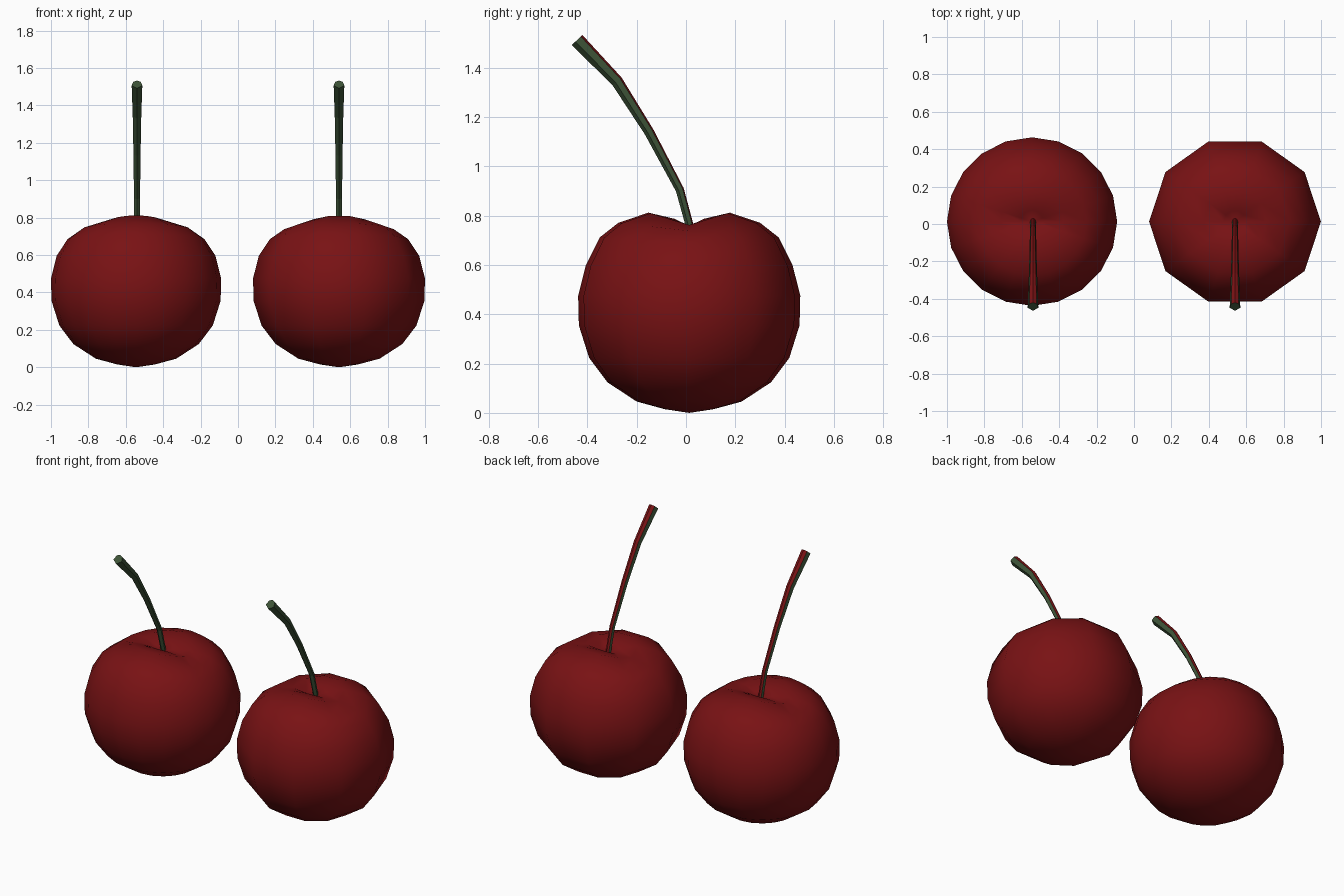
import bpy, math

if "Cube" in bpy.data.objects:
    bpy.data.objects.remove(bpy.data.objects["Cube"])


def material(name, rgb):
    m = bpy.data.materials.new(name)
    m.diffuse_color = (*rgb, 1)
    m.use_nodes = True
    m.node_tree.nodes["Principled BSDF"].inputs["Base Color"].default_value = m.diffuse_color
    return m


red = material("dark cherry red", (0.19, 0.006, 0.007))
green = material("dark stem green", (0.046, 0.086, 0.038))

# Fruit profile: radius, height along x (in the crease), height along y (lobes)
RINGS = [(0.10, 0.015, 0.015), (0.215, 0.046, 0.046), (0.335, 0.124, 0.124),
         (0.41, 0.223, 0.223), (0.452, 0.355, 0.355), (0.455, 0.475, 0.475),
         (0.424, 0.597, 0.597), (0.366, 0.685, 0.712), (0.29, 0.738, 0.771),
         (0.167, 0.762, 0.812), (0.06, 0.757, 0.787)]

# Stem path: y, z, radius
PATH = [(0.02, 0.74, 0.016), (-0.025, 0.905, 0.017), (-0.15, 1.14, 0.020),
        (-0.28, 1.345, 0.024), (-0.442, 1.512, 0.030)]
# Stem section: side, back (unit radius); the first point is the back ridge
SECTION = [(0, 1), (-0.66, 0.7), (-0.95, -0.3), (0, -1), (0.95, -0.3), (0.66, 0.7)]


def loft(rings, start=None, end=None):
    """Skin rings of points, closing each end with a pole or an n-gon."""
    n = len(rings[0])
    verts = [p for r in rings for p in r]
    faces = [(i * n + j, i * n + (j + 1) % n, (i + 1) * n + (j + 1) % n, (i + 1) * n + j)
             for i in range(len(rings) - 1) for j in range(n)]
    last = (len(rings) - 1) * n
    if start:
        k = len(verts)
        verts.append(start)
        faces += [(k, (j + 1) % n, j) for j in range(n)]
    else:
        faces.append(tuple(reversed(range(n))))
    if end:
        k = len(verts)
        verts.append(end)
        faces += [(k, last + j, last + (j + 1) % n) for j in range(n)]
    else:
        faces.append(tuple(last + j for j in range(n)))
    return verts, faces


def add(name, data, mats, x, smooth):
    me = bpy.data.meshes.new(name)
    me.from_pydata(data[0], [], data[1])
    for m in mats:
        me.materials.append(m)
    for p in me.polygons:
        p.use_smooth = smooth
    ob = bpy.data.objects.new(name, me)
    ob.location.x = x
    bpy.context.collection.objects.link(ob)
    return ob


def fruit(name, x, sides, scale):
    cy = 0.013
    rings = []
    for r, zx, zy in RINGS:
        ring = []
        for j in range(sides):
            a = 2 * math.pi * j / sides
            z = zx + (zy - zx) * abs(math.sin(a))
            ring.append((r * scale * math.cos(a), cy + r * 0.99 * math.sin(a), z))
        rings.append(ring)
    add(name, loft(rings, (0, cy, 0), (0, cy, 0.755)), [red], x, True)


def stem(name, x):
    rings = []
    for i, (y, z, r) in enumerate(PATH):
        a, b = PATH[max(i - 1, 0)], PATH[min(i + 1, len(PATH) - 1)]
        dy, dz = b[0] - a[0], b[1] - a[1]
        d = math.hypot(dy, dz)
        by, bz = dz / d, -dy / d      # direction of the stem's back
        rings.append([(s * r, y + t * r * by, z + t * r * bz) for s, t in SECTION])
    ob = add(name, loft(rings), [green, red], x, False)
    # red strip down the back: the two faces beside the ridge
    n = len(SECTION)
    for p in ob.data.polygons:
        if p.index < n * (len(PATH) - 1) and p.index % n in (0, n - 1):
            p.material_index = 1


# Left fruit is rounder, right fruit has ten sides
fruit("left_fruit", -0.545, 20, 1.0)
fruit("right_fruit", 0.54, 10, 1.01)
stem("left_stem", -0.54)
stem("right_stem", 0.54)
